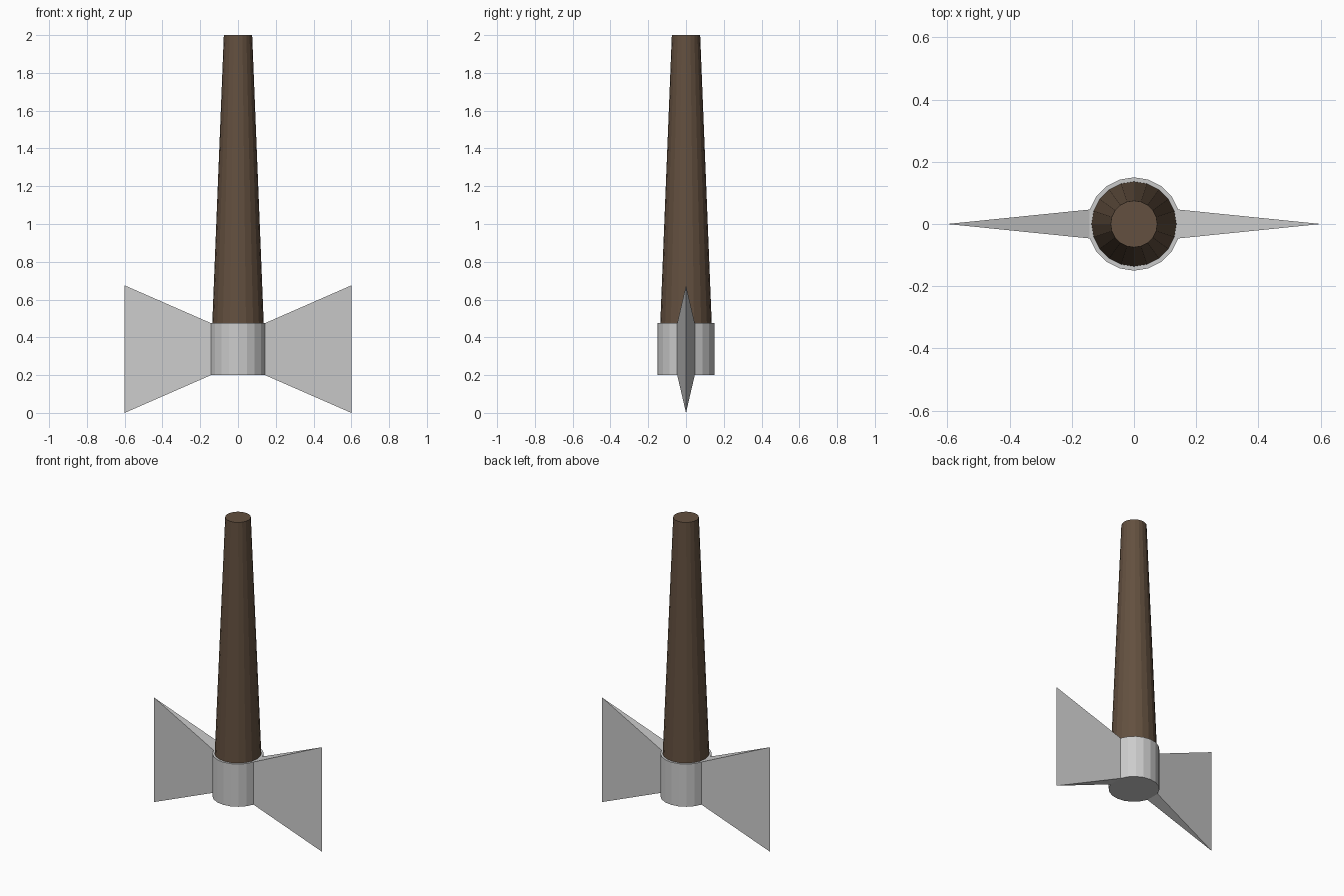
import bpy, bmesh, math

if "Cube" in bpy.data.objects:
    bpy.data.objects.remove(bpy.data.objects["Cube"])

SIDES = 20
R = 0.15              # collar radius
Z0, Z1 = 0.20, 0.475  # collar bottom and top


def make_object(name, bm, material=None):
    bmesh.ops.recalc_face_normals(bm, faces=bm.faces[:])
    mesh = bpy.data.meshes.new(name)
    bm.to_mesh(mesh)
    bm.free()
    obj = bpy.data.objects.new(name, mesh)
    bpy.context.collection.objects.link(obj)
    if material:
        mesh.materials.append(material)
    return obj


def add_ring(bm, radius, z):
    return [bm.verts.new((radius * math.cos(math.tau * i / SIDES),
                          radius * math.sin(math.tau * i / SIDES), z))
            for i in range(SIDES)]


def bridge(bm, low, high):
    for i in range(SIDES):
        j = (i + 1) % SIDES
        bm.faces.new((low[i], low[j], high[j], high[i]))


wood = bpy.data.materials.new("dark_wood")
wood.diffuse_color = (0.125, 0.08, 0.05, 1)
wood.use_nodes = True
wood.node_tree.nodes["Principled BSDF"].inputs["Base Color"].default_value = wood.diffuse_color

# Tapered wooden handle, seated in the collar
bm = bmesh.new()
low, high = add_ring(bm, 0.137, Z1 - 0.02), add_ring(bm, 0.075, 2.0)
bridge(bm, low, high)
bm.faces.new(low)
bm.faces.new(high)
make_object("handle", bm, wood)

# Metal axe head: collar with a flared wedge pulled out of each side
bm = bmesh.new()
low, high = add_ring(bm, R, Z0), add_ring(bm, R, Z1)
bridge(bm, low, high)
bm.faces.new(low)
bm.faces.new(high)
make_object("collar", bm)


def blade(name, side):
    bm = bmesh.new()
    a = math.tau / SIDES
    x, y = R * math.cos(a), R * math.sin(a)
    # root rectangle on the collar, sharp vertical cutting edge outside
    root = [bm.verts.new((side * x, s * y, z))
            for s, z in ((-1, Z0), (1, Z0), (1, Z1), (-1, Z1))]
    tip_low = bm.verts.new((side * 0.6, 0, 0))
    tip_high = bm.verts.new((side * 0.6, 0, 0.675))
    bm.faces.new((root[0], tip_low, tip_high, root[3]))
    bm.faces.new((root[1], root[2], tip_high, tip_low))
    bm.faces.new((root[0], root[1], tip_low))
    bm.faces.new((root[3], tip_high, root[2]))
    bm.faces.new(root)
    make_object(name, bm)


for name, side in (("blade_right", 1), ("blade_left", -1)):
    blade(name, side)
